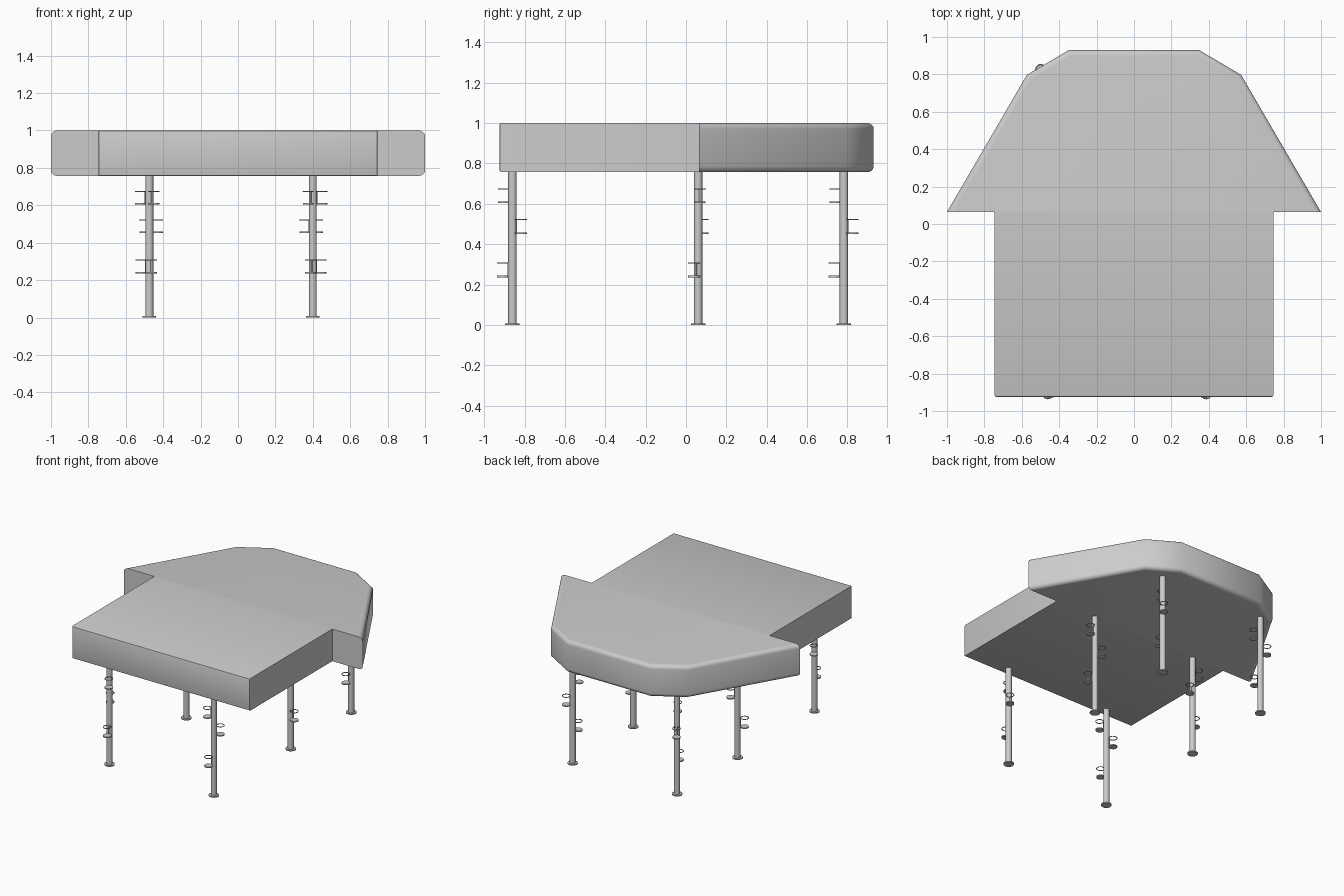
import bpy, bmesh, math
from mathutils import Vector

if "Cube" in bpy.data.objects:
    bpy.data.objects.remove(bpy.data.objects["Cube"])

Z0, Z1 = 0.757, 1.0


def prism(name, outline, radius, rounded, segs, angle):
    """Extrude an outline from Z0 to Z1, rounding the edges picked by rounded(a, b)."""
    bm = bmesh.new()
    base = bm.faces.new([bm.verts.new((x, y, Z0)) for x, y in outline])
    top = bmesh.ops.extrude_face_region(bm, geom=[base], use_keep_orig=True)
    for v in top['geom']:
        if isinstance(v, bmesh.types.BMVert):
            v.co.z = Z1
    bmesh.ops.recalc_face_normals(bm, faces=bm.faces)
    edges = [e for e in bm.edges if rounded(e.verts[0].co, e.verts[1].co)]
    bmesh.ops.bevel(bm, geom=edges, offset=radius, segments=segs, profile=0.5,
                    affect='EDGES', clamp_overlap=True)
    return finish(name, bm, angle)


def finish(name, bm, angle=40):
    me = bpy.data.meshes.new(name)
    bm.to_mesh(me)
    bm.free()
    ob = bpy.data.objects.new(name, me)
    bpy.context.collection.objects.link(ob)
    bpy.context.view_layer.objects.active = ob
    ob.select_set(True)
    bpy.ops.object.shade_smooth_by_angle(angle=math.radians(angle))
    ob.select_set(False)
    return ob


def cylinder(name, x, y, z0, z1, r, n=24):
    bpy.ops.mesh.primitive_cylinder_add(vertices=n, radius=r, depth=z1 - z0,
                                        location=(x, y, (z0 + z1) / 2))
    ob = bpy.context.object
    ob.name = name
    bpy.ops.object.shade_smooth_by_angle(angle=math.radians(40))
    return ob


# Rectangular front half of the canopy, slightly eased along the front
prism("canopy_front", [(-0.745, -0.925), (0.745, -0.925), (0.745, 0.064), (-0.745, 0.064)],
      0.01, lambda a, b: max(a.y, b.y) < -0.9, 2, 40)

# Flared, faceted rear half with softly rounded top and bottom rims
FRONT = 0.064
prism("canopy_rear", [(-1, FRONT), (1, FRONT), (0.573, 0.797), (0.348, 0.93),
                      (-0.348, 0.93), (-0.573, 0.797)],
      0.03, lambda a, b: abs(a.z - b.z) < 0.01 and max(a.y, b.y) > FRONT + 0.01, 5, 35)


def cup_holder(name, px, py, z, ang):
    """Ring above a small tray, joined to the post by a thin strut."""
    d = Vector((math.cos(ang), math.sin(ang)))
    cx, cy = px + d.x * 0.049, py + d.y * 0.049
    cylinder(name + "_tray", cx, cy, z - 0.004, z + 0.004, 0.029, 20)
    bpy.ops.mesh.primitive_torus_add(location=(cx, cy, z + 0.067), major_radius=0.027,
                                     minor_radius=0.003, major_segments=20, minor_segments=6)
    bpy.context.object.name = name + "_ring"
    bpy.ops.object.shade_smooth_by_angle(angle=math.radians(60))
    cylinder(name + "_strut", px + d.x * 0.022, py + d.y * 0.022, z, z + 0.067, 0.003, 8)


# Six posts with foot plates and three cup holders each
HEIGHTS = (0.607, 0.455, 0.24)
ANGLES = {"front": (-60, 120, -75), "middle": (170, 28, 205), "rear": (-60, 120, -75)}
for row, y in (("front", -0.86), ("middle", 0.06), ("rear", 0.783)):
    for side, x in (("left", -0.474), ("right", 0.40)):
        tag = f"{row}_{side}"
        cylinder(tag + "_post", x, y, 0.0, Z0 + 0.01, 0.021)
        cylinder(tag + "_foot", x, y, 0.0, 0.008, 0.036)
        for i, (z, a) in enumerate(zip(HEIGHTS, ANGLES[row])):
            a = a if side == "left" else 180 - a
            cup_holder(f"{tag}_holder_{i + 1}", x, y, z, math.radians(a))
